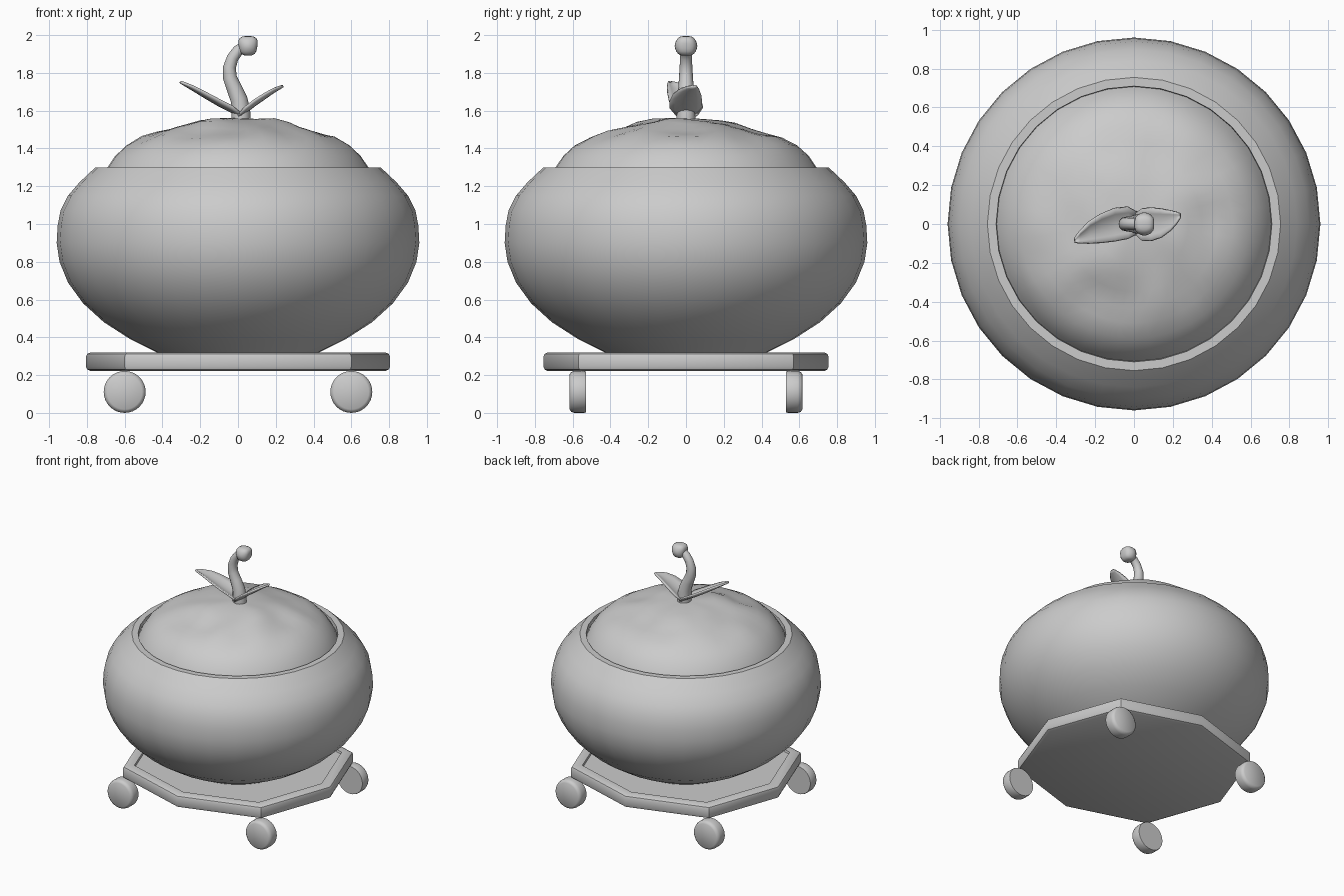
import bpy, bmesh, math
from mathutils import Vector, noise

if "Cube" in bpy.data.objects:
    bpy.data.objects.remove(bpy.data.objects["Cube"])


def finish(bm, name, angle=40):
    bmesh.ops.recalc_face_normals(bm, faces=bm.faces)
    me = bpy.data.meshes.new(name)
    bm.to_mesh(me)
    bm.free()
    ob = bpy.data.objects.new(name, me)
    bpy.context.collection.objects.link(ob)
    bpy.ops.object.select_all(action='DESELECT')
    bpy.context.view_layer.objects.active = ob
    ob.select_set(True)
    bpy.ops.object.shade_smooth_by_angle(angle=math.radians(angle))
    return ob


def skin(bm, rings, closed=True):
    """Bridge consecutive rows of points with quads."""
    rows = [[bm.verts.new(p) for p in r] for r in rings]
    for a, b in zip(rows, rows[1:]):
        n = len(a)
        for i in range(n if closed else n - 1):
            j = (i + 1) % n
            bm.faces.new((a[i], a[j], b[j], b[i]))
    return rows


def lathe_rings(profile, n):
    return [[(r * math.cos(2 * math.pi * i / n), r * math.sin(2 * math.pi * i / n), z)
             for i in range(n)] for r, z in profile]


# Round pot with a flat rim and an inner wall
bm = bmesh.new()
pot = [(0.38, 0.29), (0.43, 0.32), (0.57, 0.39), (0.71, 0.48), (0.82, 0.58), (0.90, 0.69),
       (0.945, 0.80), (0.96, 0.90), (0.955, 0.99), (0.94, 1.07), (0.90, 1.15),
       (0.84, 1.22), (0.755, 1.30), (0.71, 1.30), (0.70, 1.18)]
rows = skin(bm, lathe_rings(pot, 32))
bm.faces.new(rows[0])
finish(bm, "pot")

# Domed, slightly lumpy soil
bm = bmesh.new()
soil = [(0.715, 1.25), (0.69, 1.30), (0.65, 1.36), (0.59, 1.415), (0.51, 1.457), (0.43, 1.483),
        (0.35, 1.51), (0.28, 1.535), (0.20, 1.552), (0.10, 1.558), (0.03, 1.56)]
rows = skin(bm, lathe_rings(soil, 48))
bm.faces.new(rows[-1])
for v in bm.verts:
    r = math.hypot(v.co.x, v.co.y)
    fade = max(0, min(1, (0.66 - r) / 0.2)) * min(1, r / 0.25)
    v.co.z += 0.028 * fade * noise.noise(v.co * 5)
finish(bm, "soil")

# Eight-sided tray with bevelled edges and a shallow recess
bm = bmesh.new()
outline = [(0.805, 0), (0.6, 0.57), (0, 0.755), (-0.6, 0.57),
           (-0.805, 0), (-0.6, -0.57), (0, -0.755), (0.6, -0.57)]
section = [(0.97, 0.222), (0.992, 0.23), (1, 0.245), (1, 0.297), (0.992, 0.312),
           (0.97, 0.32), (0.90, 0.32), (0.895, 0.305)]
rows = skin(bm, [[(x * s, y * s, z) for x, y in outline] for s, z in section])
bm.faces.new(rows[0])
bm.faces.new(rows[-1])
finish(bm, "tray")

# Four wheels with rounded outer edges
wheel = [(0.108, 0.53), (0.111, 0.54), (0.111, 0.59), (0.106, 0.607), (0.092, 0.617)]
for sx, sy in ((1, 1), (1, -1), (-1, 1), (-1, -1)):
    bm = bmesh.new()
    rings = [[(sx * 0.6 + x, sy * d, 0.111 + y) for x, y, d in ring]
             for ring in lathe_rings(wheel, 32)]
    rows = skin(bm, rings)
    bm.faces.new(rows[0])
    bm.faces.new(rows[-1])
    finish(bm, f"wheel_{'front' if sy < 0 else 'back'}_{'right' if sx > 0 else 'left'}")

# Curved tapering stem (x, z, radius)
path = [(0.015, 1.54, 0.05), (0.015, 1.60, 0.05), (0.005, 1.66, 0.045), (-0.02, 1.72, 0.041),
        (-0.043, 1.775, 0.037), (-0.045, 1.83, 0.034), (-0.028, 1.88, 0.031),
        (0.0, 1.918, 0.03), (0.04, 1.94, 0.03)]
bm = bmesh.new()
rings = []
for i, (x, z, r) in enumerate(path):
    a, b = path[max(i - 1, 0)], path[min(i + 1, len(path) - 1)]
    t = Vector((b[0] - a[0], 0, b[1] - a[1])).normalized()
    side, up = Vector((0, 1, 0)), t.cross(Vector((0, 1, 0)))
    rings.append([Vector((x, 0, z)) + r * (math.cos(k * math.pi / 6) * side + math.sin(k * math.pi / 6) * up)
                  for k in range(12)])
rows = skin(bm, rings)
bm.faces.new(rows[0])
bm.faces.new(rows[-1])
finish(bm, "stem", 60)

# Boxy rounded bud: a superellipsoid in front view, round from the side
bm = bmesh.new()
bmesh.ops.create_uvsphere(bm, u_segments=20, v_segments=12, radius=1)
for v in bm.verts:
    x, y, z = v.co
    k = (x ** 4 + z ** 4 + y ** 4) ** 0.25
    x, z = x / k ** 0.7, z / k ** 0.7
    v.co = (0.053 + 0.05 * x * (1 + 0.12 * z), 0.06 * y, 1.943 + 0.052 * z)
finish(bm, "bud", 60)


# Cupped leaves: rows of (x, z, y_low, y_high)
def leaf(name, spine, cup):
    bm = bmesh.new()
    rows = []
    for x, z, lo, hi in spine:
        w = hi - lo
        rows.append([(x, lo + w * t, z + cup * w * (2 * t - 1) ** 2) for t in (0, .17, .33, .5, .67, .83, 1)])
    skin(bm, rows, closed=False)
    ob = finish(bm, name, 60)
    mod = ob.modifiers.new("thickness", 'SOLIDIFY')
    mod.thickness = 0.012
    mod.offset = 0


leaf("leaf_left", [(0.02, 1.56, -0.05, 0.06), (-0.03, 1.592, -0.075, 0.088), (-0.10, 1.627, -0.088, 0.08),
                   (-0.17, 1.668, -0.096, 0.05), (-0.23, 1.705, -0.099, 0.012),
                   (-0.28, 1.735, -0.098, -0.04), (-0.305, 1.75, -0.094, -0.075)], 0.18)
leaf("leaf_right", [(0.0, 1.56, -0.05, 0.05), (0.04, 1.592, -0.085, 0.08), (0.09, 1.63, -0.085, 0.083),
                    (0.14, 1.665, -0.068, 0.078), (0.19, 1.70, -0.03, 0.068),
                    (0.22, 1.718, 0.005, 0.06), (0.238, 1.73, 0.035, 0.052)], 0.16)
